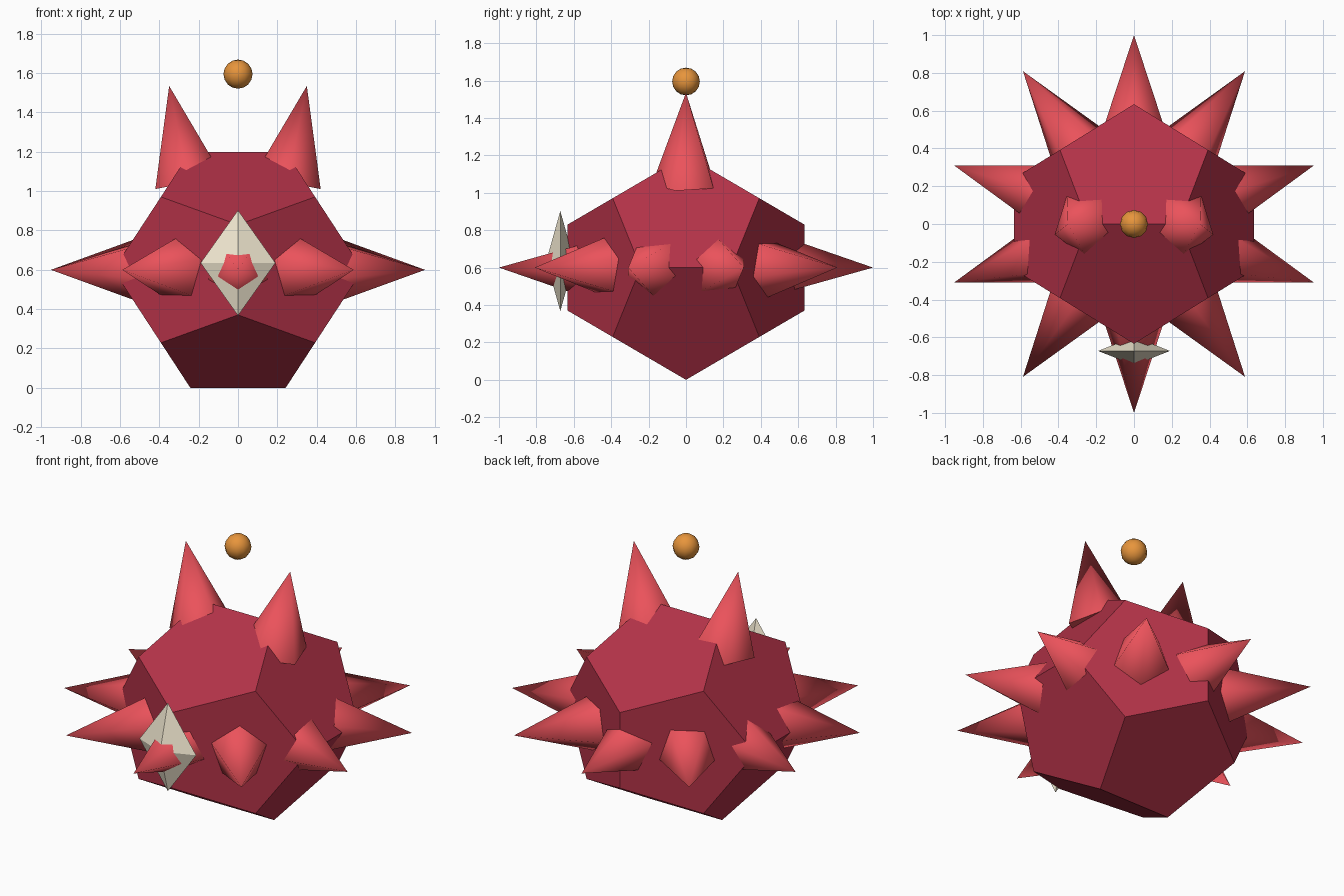
import bpy, bmesh, math
from mathutils import Vector, Matrix
from itertools import product

if "Cube" in bpy.data.objects:
    bpy.data.objects.remove(bpy.data.objects["Cube"])

PHI = (1 + math.sqrt(5)) / 2


def material(name, color):
    m = bpy.data.materials.new(name)
    m.diffuse_color = (*color, 1)
    m.use_nodes = True
    m.node_tree.nodes["Principled BSDF"].inputs["Base Color"].default_value = m.diffuse_color
    return m


def add_object(name, bm, mat):
    bmesh.ops.recalc_face_normals(bm, faces=bm.faces)
    mesh = bpy.data.meshes.new(name)
    bm.to_mesh(mesh)
    bm.free()
    mesh.materials.append(mat)
    ob = bpy.data.objects.new(name, mesh)
    bpy.context.collection.objects.link(ob)
    return ob


def smooth(ob, degrees):
    bpy.ops.object.select_all(action='DESELECT')
    ob.select_set(True)
    bpy.context.view_layer.objects.active = ob
    bpy.ops.object.shade_smooth_by_angle(angle=math.radians(degrees))


def spike(name, tip, direction, radius, length):
    """Five-sided cone whose point sits at tip."""
    direction = Vector(direction).normalized()
    bm = bmesh.new()
    bmesh.ops.create_cone(bm, cap_ends=True, segments=5, radius1=radius,
                          radius2=0, depth=length,
                          matrix=Matrix.Rotation(math.pi, 4, 'Z'))
    bmesh.ops.remove_doubles(bm, verts=bm.verts, dist=1e-5)
    ob = add_object(name, bm, spike_mat)
    turn = Vector((0, 0, 1)).rotation_difference(direction).to_matrix().to_4x4()
    ob.data.transform(turn)
    ob.location = Vector(tip) - direction * length / 2
    smooth(ob, 80)


body_mat = material("dark red", (0.45, 0.032, 0.064))
spike_mat = material("coral red", (0.83, 0.085, 0.105))
gem_mat = material("ivory", (0.86, 0.79, 0.62))
orb_mat = material("orange", (0.80, 0.30, 0.045))

# Body: dodecahedron, slightly squashed in height
points = [Vector(p) for p in product((-1, 1), repeat=3)]
for a, b in product((-PHI, PHI), (-1 / PHI, 1 / PHI)):
    points += [Vector((0, a, b)), Vector((b, 0, a)), Vector((a, b, 0))]
bm = bmesh.new()
for p in points:
    bm.verts.new(p)
bmesh.ops.convex_hull(bm, input=bm.verts)
bmesh.ops.dissolve_limit(bm, angle_limit=0.02, verts=bm.verts, edges=bm.edges)
bmesh.ops.scale(bm, vec=(0.392, 0.392, 0.6 / PHI), verts=bm.verts)
body = add_object("body", bm, body_mat)
body.location.z = 0.6

# Ring of ten spikes around the middle
for i in range(10):
    a = -math.pi / 2 + i * math.pi / 5
    d = Vector((math.cos(a), math.sin(a), 0))
    spike(f"side_spike_{i + 1}", d + Vector((0, 0, 0.6)), d, 0.173, 0.5)

# Two horns on top, leaning outwards
for name, s in (("left_horn", -1), ("right_horn", 1)):
    spike(name, (s * 0.35, 0, 1.535), (s * math.sin(0.2), 0, math.cos(0.2)), 0.182, 0.5)

# Flattened octahedral gem on the front
bm = bmesh.new()
for axis, half in enumerate((0.19, 0.075, 0.268)):
    for s in (-1, 1):
        p = Vector((0, 0, 0))
        p[axis] = s * half
        bm.verts.new(p)
bmesh.ops.convex_hull(bm, input=bm.verts)
gem = add_object("front_gem", bm, gem_mat)
gem.location = (0, -0.672, 0.635)

# Floating orb above
bm = bmesh.new()
bmesh.ops.create_uvsphere(bm, u_segments=12, v_segments=8, radius=0.074)
orb = add_object("floating_orb", bm, orb_mat)
orb.location = (0, 0, 1.595)
smooth(orb, 60)
